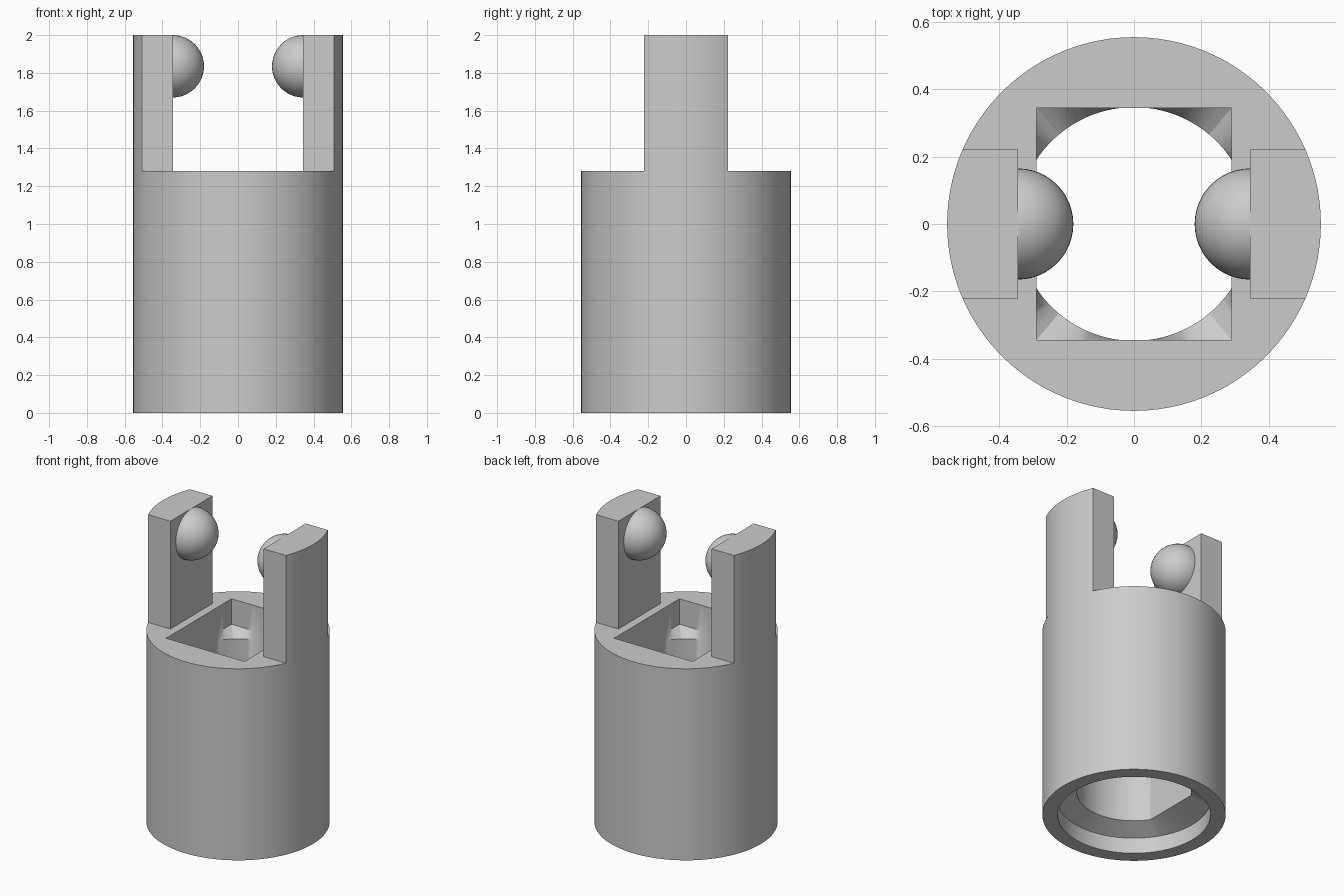
import bpy, bmesh
from math import sin, cos, atan2, sqrt, pi

if "Cube" in bpy.data.objects:
    bpy.data.objects.remove(bpy.data.objects["Cube"])

R_OUT, R_LIP, R_BORE = 0.555, 0.463, 0.347   # outer wall, bottom recess, bore
HX, HY = 0.29, 0.345                         # half size of top pocket
Z_DECK, Z_TOP = 1.28, 2.0
ARM_X, ARM_Y, BALL_R = 0.345, 0.222, 0.165

grey = bpy.data.materials.new("light grey")
grey.use_nodes = True
grey.diffuse_color = (0.6, 0.6, 0.6, 1)
grey.node_tree.nodes["Principled BSDF"].inputs["Base Color"].default_value = (0.6, 0.6, 0.6, 1)


def finish(bm, name):
    bmesh.ops.recalc_face_normals(bm, faces=bm.faces[:])
    mesh = bpy.data.meshes.new(name)
    bm.to_mesh(mesh)
    bm.free()
    mesh.materials.append(grey)
    ob = bpy.data.objects.new(name, mesh)
    bpy.context.collection.objects.link(ob)
    bpy.ops.object.select_all(action='DESELECT')
    ob.select_set(True)
    bpy.context.view_layer.objects.active = ob
    bpy.ops.object.shade_smooth_by_angle(angle=pi / 6)
    return ob


# Angles around the ring, including the exact flat ends and pocket corners
flat_end = atan2(sqrt(R_BORE ** 2 - HX ** 2), HX)
corner = atan2(HY, HX)
stops = [0, flat_end, corner, pi / 2]
quarter = []
for a, b, n in zip(stops, stops[1:], (10, 5, 11)):
    quarter += [a + (b - a) * i / n for i in range(n)]
half = quarter + [pi / 2] + [pi - a for a in reversed(quarter[1:])]
angles = half + [a + pi for a in half]


# Outline radius as a function of the angle
def circle(r):
    return lambda a: r


def pocket(a):
    return min(HX / max(abs(cos(a)), 1e-6), HY / max(abs(sin(a)), 1e-6))


def flatted_bore(a):
    return min(R_BORE, HX / max(abs(cos(a)), 1e-6))


# Hollow body: outer wall, deck, pocket, sloped floor, bore, bottom funnel
sections = [(circle(R_OUT), 0), (circle(R_OUT), Z_DECK), (pocket, Z_DECK),
            (pocket, 1.11), (flatted_bore, 1.06), (flatted_bore, 0.16),
            (circle(R_LIP), 0.105), (circle(R_LIP), 0)]
bm = bmesh.new()
rings = [[bm.verts.new((f(a) * cos(a), f(a) * sin(a), z)) for a in angles]
         for f, z in sections]
count = len(angles)
for i, ring in enumerate(rings):
    nxt = rings[(i + 1) % len(rings)]
    for j in range(count):
        k = (j + 1) % count
        bm.faces.new((ring[j], ring[k], nxt[k], nxt[j]))
finish(bm, "hollow_body")

for side, s in (("left", 1), ("right", -1)):
    # Upright arm, flush with the outer wall
    sweep = atan2(ARM_Y, sqrt(R_OUT ** 2 - ARM_Y ** 2))
    outline = [(ARM_X, ARM_Y), (ARM_X, -ARM_Y)]
    for i in range(17):
        a = sweep * (i / 8 - 1)
        outline.append((R_OUT * cos(a), R_OUT * sin(a)))
    bm = bmesh.new()
    low, high = [[bm.verts.new((s * x, y, z)) for x, y in outline] for z in (Z_DECK, Z_TOP)]
    for j in range(len(outline)):
        k = (j + 1) % len(outline)
        bm.faces.new((low[j], low[k], high[k], high[j]))
    bm.faces.new(high)
    finish(bm, side + "_arm")

    # Half ball on the inner face of the arm
    bm = bmesh.new()
    bmesh.ops.create_uvsphere(bm, u_segments=48, v_segments=24, radius=BALL_R)
    bmesh.ops.bisect_plane(bm, geom=bm.verts[:] + bm.edges[:] + bm.faces[:],
                           plane_co=(0, 0, 0), plane_no=(s, 0, 0), clear_outer=True)
    ball = finish(bm, side + "_ball")
    ball.location = (s * ARM_X, 0, Z_TOP - BALL_R)
